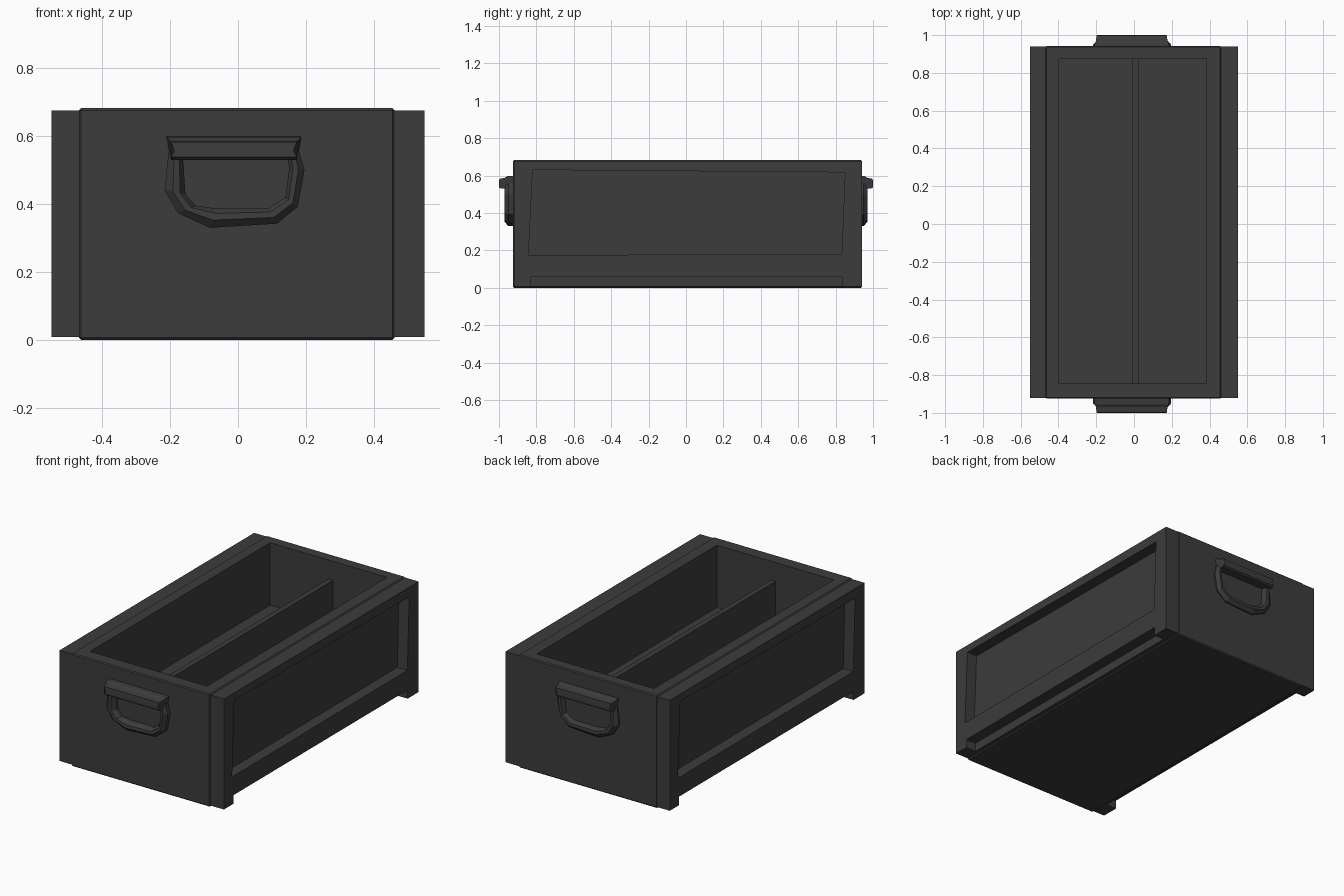
import bpy
import bmesh
from mathutils import Vector

if "Cube" in bpy.data.objects:
    bpy.data.objects.remove(bpy.data.objects["Cube"], do_unlink=True)

grey = bpy.data.materials.new("charcoal grey")
grey.use_nodes = True
COLOUR = (0.045, 0.045, 0.045, 1)
grey.diffuse_color = COLOUR
grey.node_tree.nodes["Principled BSDF"].inputs["Base Color"].default_value = COLOUR
grey.node_tree.nodes["Principled BSDF"].inputs["Roughness"].default_value = 0.8


def finish(name, bm):
    bmesh.ops.recalc_face_normals(bm, faces=bm.faces[:])
    mesh = bpy.data.meshes.new(name)
    bm.to_mesh(mesh)
    bm.free()
    mesh.materials.append(grey)
    obj = bpy.data.objects.new(name, mesh)
    bpy.context.collection.objects.link(obj)
    return obj


def block(low, high):
    bm = bmesh.new()
    bmesh.ops.create_cube(bm, size=1)
    low, high = Vector(low), Vector(high)
    for v in bm.verts:
        v.co = (low + high) / 2 + v.co * (high - low)
    return bm


def loft(name, sections, side):
    """Skin closed cross-sections in order and cap both ends."""
    bm = bmesh.new()
    rings = [[bm.verts.new((x, y * side, z)) for x, y, z in s] for s in sections]
    n = len(rings[0])
    for a, b in zip(rings, rings[1:]):
        for i in range(n):
            j = (i + 1) % n
            bm.faces.new((a[i], a[j], b[j], b[i]))
    bm.faces.new(rings[0])
    bm.faces.new(rings[-1])
    return finish(name, bm)


# Bin body: softened box with a sunken cavity
FRONT, BACK, TOP, FLOOR = -0.92, 0.94, 0.682, 0.305
bm = block((-0.468, FRONT - 0.005, 0), (0.461, BACK + 0.002, TOP))
bmesh.ops.bevel(bm, geom=bm.edges[:], offset=0.006, segments=1, affect='EDGES')
top = max(bm.faces, key=lambda f: f.calc_center_median().z)
bmesh.ops.inset_region(bm, faces=[top], thickness=0.06, use_even_offset=True)
for v in top.verts:
    v.co.x = 0.385 if v.co.x > 0 else -0.398
    v.co.y = 0.875 if v.co.y > 0 else -0.845
hole = bmesh.ops.extrude_face_region(bm, geom=[top])["geom"]
bmesh.ops.delete(bm, geom=[top], context='FACES')
for v in hole:
    if isinstance(v, bmesh.types.BMVert):
        v.co.z = FLOOR
finish("bin_body", bm)

# Lengthwise divider
finish("divider", block((-0.007, -0.86, FLOOR - 0.01), (0.024, 0.89, 0.568)))

# Side frames: an open panel with a notch that leaves two feet
OUTER = [(FRONT, 0.676), (BACK, 0.676), (BACK, 0.008), (0.835, 0.008),
         (0.835, 0.06), (-0.83, 0.06), (-0.83, 0.008), (FRONT, 0.008)]
WINDOW = [(-0.82, 0.63), (0.85, 0.617), (0.833, 0.18), (-0.842, 0.175)]
PANELS = [(0, 1, 9, 8), (1, 2, 3, 4, 10, 9), (4, 5, 11, 10), (5, 6, 7, 0, 8, 11)]


def side_frame(name, side):
    bm = bmesh.new()
    mid = (FRONT + BACK) / 2
    verts = [bm.verts.new((0.455 * side, mid + (y - mid) * side, z))
             for y, z in OUTER + WINDOW]
    faces = [bm.faces.new([verts[i] for i in p]) for p in PANELS]
    new = bmesh.ops.extrude_face_region(bm, geom=faces, use_keep_orig=True)["geom"]
    for v in new:
        if isinstance(v, bmesh.types.BMVert):
            v.co.x = 0.55 * side
    finish(name, bm)
    # Recessed backing behind the window and the notch
    xs = sorted((0.45 * side, 0.482 * side))
    finish(name + "_backing", block((xs[0], -0.9, 0.008), (xs[1], 0.92, 0.66)))


side_frame("left_frame", 1)
side_frame("right_frame", -1)

# Handles: a faceted loop hanging under a flared bracket
LOOP_OUT = [(-0.205, 0.55), (-0.216, 0.44), (-0.177, 0.373), (-0.083, 0.33),
            (0.115, 0.342), (0.176, 0.392), (0.196, 0.5), (0.18, 0.555)]
LOOP_IN = [(-0.163, 0.55), (-0.155, 0.43), (-0.125, 0.395), (-0.06, 0.386),
           (0.09, 0.388), (0.14, 0.42), (0.15, 0.5), (0.148, 0.555)]
# bracket rim as (half width, y, z)
BRACKET = [(0.199, -0.91, 0.6), (0.197, -0.955, 0.597), (0.19, -0.968, 0.588),
           (0.185, -0.998, 0.582), (0.175, -1.0, 0.556), (0.185, -1.0, 0.538),
           (0.185, -0.99, 0.53), (0.187, -0.91, 0.53)]


def handle(place, side):
    sections = []
    for o, i in zip(LOOP_OUT, LOOP_IN):
        o, i = Vector(o), Vector(i)
        sections.append([(p.x, y, p.y) for p, y in (
            (o, -0.91), (o, -0.95), (o.lerp(i, 0.4), -0.97),
            (o.lerp(i, 0.75), -0.968), (i, -0.945), (i, -0.91))])
    loft(place + "_handle_loop", sections, side)
    ends = [[(-0.012 + s * w, y, z) for w, y, z in BRACKET] for s in (-1, 1)]
    loft(place + "_handle_bracket", ends, side)


handle("front", 1)
handle("back", -1)
